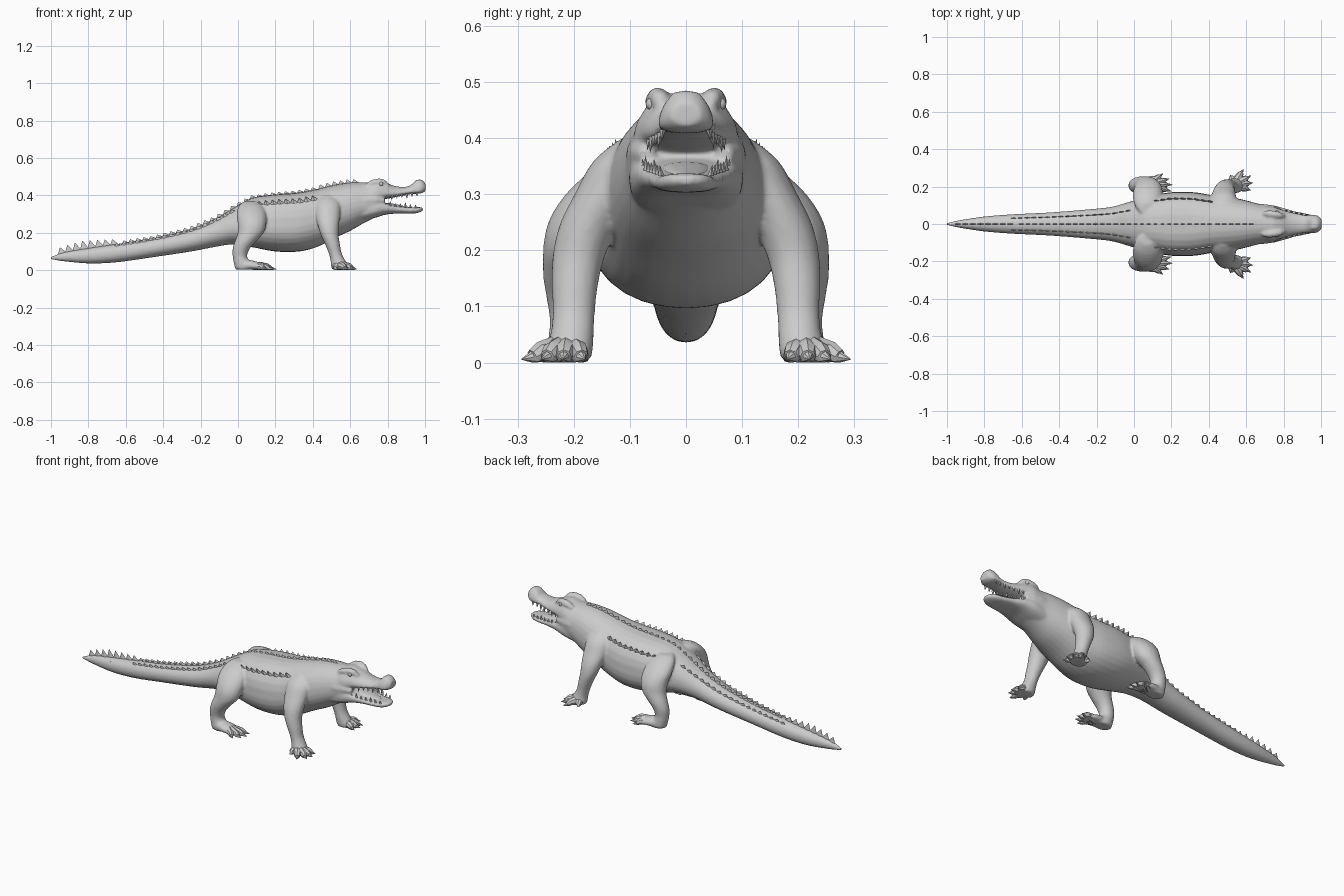
import bpy, bmesh, math
from mathutils import Vector

if "Cube" in bpy.data.objects:
    bpy.data.objects.remove(bpy.data.objects["Cube"])

hide = bpy.data.materials.new("grey hide")
hide.diffuse_color = (0.6, 0.6, 0.6, 1)
hide.use_nodes = True
hide.node_tree.nodes["Principled BSDF"].inputs["Base Color"].default_value = hide.diffuse_color


def finish(bm, name, mirror=False, angle=40):
    if mirror:
        d = bmesh.ops.duplicate(bm, geom=bm.verts[:] + bm.edges[:] + bm.faces[:])["geom"]
        for v in d:
            if isinstance(v, bmesh.types.BMVert):
                v.co.y *= -1
    bmesh.ops.recalc_face_normals(bm, faces=bm.faces)
    me = bpy.data.meshes.new(name)
    bm.to_mesh(me)
    bm.free()
    me.materials.append(hide)
    ob = bpy.data.objects.new(name, me)
    bpy.context.collection.objects.link(ob)
    bpy.context.view_layer.objects.active = ob
    ob.select_set(True)
    bpy.ops.object.shade_smooth_by_angle(angle=math.radians(angle))
    ob.select_set(False)
    return ob


def spline(rows, steps):
    """Catmull-Rom through rows of numbers."""
    out = []
    for i in range(len(rows) - 1):
        a, b, c, d = (rows[max(0, min(len(rows) - 1, i + k))] for k in (-1, 0, 1, 2))
        for s in range(steps):
            t = s / steps
            out.append([0.5 * (2*q + (r-p)*t + (2*p-5*q+4*r-e)*t*t + (3*q-p-3*r+e)*t**3)
                        for p, q, r, e in zip(a, b, c, d)])
    return out + [list(rows[-1])]


def skin(bm, rings):
    vs = [[bm.verts.new(p) for p in r] for r in rings]
    n = len(vs[0])
    for a, b in zip(vs, vs[1:]):
        for i in range(n):
            bm.faces.new((a[i], a[(i+1) % n], b[(i+1) % n], b[i]))
    bm.faces.new(vs[0])
    bm.faces.new(vs[-1])


def section(row, ang, power=None):
    """Point on a cross-section: x, bottom, top, half width, height of widest point."""
    x, zb, zt, w, f = row
    mid = zb + (zt - zb) * f
    c, s = math.cos(ang), math.sin(ang)
    h = zt - mid if s > 0 else mid - zb
    # the trunk is square-shouldered above and keeled below
    if power is None:
        power = .95 - .16 * math.exp(-((x - .22) / .2)**2) if s > 0 else .95
    return Vector((x, w * math.copysign(abs(c)**power, c), mid + h * math.copysign(abs(s)**power, s)))


def loft(bm, rows, steps=4, n=24, power=None):
    skin(bm, [[section(r, 2*math.pi*i/n, power) for i in range(n)] for r in spline(rows, steps)])


def tube(bm, pts, n=10):
    """Tapered tube through (x, y, z, radius) points."""
    rows = [(Vector(p[:3]), p[3]) for p in pts]
    rings = []
    for i, (p, r) in enumerate(rows):
        t = (rows[min(i+1, len(rows)-1)][0] - rows[max(i-1, 0)][0]).normalized()
        u = t.cross(Vector((0, 0, 1))).normalized()
        v = u.cross(t)
        rings.append([p + r*(math.cos(2*math.pi*k/n)*u + math.sin(2*math.pi*k/n)*v) for k in range(n)])
    skin(bm, rings)


def spike(bm, base, along, side, tip):
    """Four-sided thorn."""
    b = [bm.verts.new(base + o) for o in (along, side, -along, -side)]
    t = bm.verts.new(base + tip)
    bm.faces.new(b)
    for i in range(4):
        bm.faces.new((b[i], b[(i+1) % 4], t))


# torso and tail
BODY = [(-1, .06, .07, .004, .5), (-.93, .048, .095, .02, .5), (-.8, .036, .118, .04, .5),
        (-.65, .042, .14, .052, .5), (-.45, .07, .172, .062, .5), (-.25, .1, .22, .078, .5),
        (-.12, .125, .275, .092, .5), (-.02, .138, .335, .12, .45), (.08, .122, .388, .148, .42),
        (.2, .1, .405, .17, .42), (.32, .099, .415, .17, .42), (.42, .123, .433, .154, .43),
        (.52, .173, .457, .143, .43), (.6, .21, .468, .126, .45), (.67, .25, .47, .108, .45),
        (.73, .28, .467, .1, .42), (.77, .3, .45, .084, .4)]
skinned = bmesh.new()
loft(skinned, BODY, 4, 28)

# upper and lower jaw
loft(skinned, [(.66, .36, .45, .085, .4), (.73, .365, .482, .094, .3), (.78, .378, .474, .081, .3),
               (.83, .388, .453, .066, .3), (.88, .398, .445, .055, .3), (.92, .406, .453, .048, .3),
               (.95, .408, .48, .05, .2), (.98, .411, .485, .046, .2), (1.002, .422, .465, .028, .4)], 4, 20, 1)
loft(skinned, [(.66, .26, .38, .1, .5), (.73, .279, .375, .102, .55), (.79, .297, .36, .089, .6),
               (.85, .303, .345, .071, .6), (.91, .303, .336, .059, .6), (.95, .304, .337, .05, .6),
               (.975, .311, .337, .036, .6), (.988, .318, .333, .018, .5)], 4, 20, .75)


def leg(rows):
    """Leg pair from (x, y, z, radius x, radius y) slices."""
    n = 16
    for s in (1, -1):
        skin(skinned, [[Vector((r[0] + r[3]*math.cos(2*math.pi*i/n), s*(r[1] + r[4]*math.sin(2*math.pi*i/n)), r[2]))
                        for i in range(n)] for r in spline(rows, 3)])


# legs
leg([(.48, .08, .4, .035, .035), (.48, .11, .36, .068, .055), (.48, .143, .3, .067, .056),
     (.483, .173, .245, .058, .053), (.49, .191, .19, .048, .047), (.505, .198, .14, .04, .042),
     (.52, .2, .09, .035, .038), (.535, .203, .05, .04, .039), (.545, .208, .02, .048, .042),
     (.548, .208, .003, .045, .036)])
leg([(.07, .08, .37, .035, .035), (.07, .11, .345, .066, .055), (.072, .15, .3, .08, .065),
     (.075, .18, .25, .077, .066), (.068, .198, .2, .07, .057), (.04, .207, .155, .057, .048),
     (.017, .207, .115, .046, .042), (.01, .205, .075, .039, .038), (.02, .206, .045, .044, .04),
     (.033, .207, .02, .052, .041), (.033, .207, .003, .047, .036)])

# soft parts on each side: hind soles, eye ridges, nostrils, cheeks
for s in (1, -1):
    loft(skinned, [(.0, .004, .05, .03, .4), (.06, .003, .055, .043, .4), (.11, .003, .043, .046, .4),
                   (.145, .003, .028, .038, .4)], 3, 12, .9)
    skinned.verts.ensure_lookup_table()
    for v in skinned.verts[-120:]:
        v.co.y += s * .212
    tube(skinned, [(.69, s*.056, .454, .012), (.72, s*.055, .466, .019), (.755, s*.05, .472, .02),
                   (.78, s*.046, .469, .017), (.805, s*.042, .452, .009)])
    tube(skinned, [(.935, s*.018, .457, .006), (.955, s*.018, .47, .012), (.975, s*.017, .472, .012), (.99, s*.015, .462, .007)])
    tube(skinned, [(.64, s*.088, .37, .02), (.69, s*.08, .372, .028), (.74, s*.075, .375, .026), (.785, s*.07, .37, .014)])

# everything above blended into one smooth skin
body = finish(skinned, "body")
rm = body.modifiers.new("blend", 'REMESH')
rm.mode = 'VOXEL'
rm.voxel_size = .0065
rm.use_smooth_shade = True
sm = body.modifiers.new("soften", 'SMOOTH')
sm.factor = .5
sm.iterations = 6

# sharp end of the tail
bm = bmesh.new()
loft(bm, BODY[:3], 4, 16)
finish(bm, "tail_tip")

# eyeballs
bm = bmesh.new()
bmesh.ops.create_uvsphere(bm, u_segments=10, v_segments=6, radius=.012)
for v in bm.verts:
    v.co += Vector((.765, .06, .461))
finish(bm, "eye", True)

# teeth
bm = bmesh.new()
for i in range(7):
    x = .795 + i * .027
    big = 1.4 if i % 3 == 1 else 1
    wu = .065 - .0048 * min(i, 5)
    spike(bm, Vector((x, wu, .4 + .0025*i)), Vector((.009, 0, 0)), Vector((0, .006, 0)), Vector((0, .004, -.021*big)))
    wl = .075 - .0052 * i
    spike(bm, Vector((x - .008, wl, .343 - .0018*i)), Vector((.009, 0, 0)), Vector((0, .006, 0)), Vector((0, .003, .02*big)))
finish(bm, "teeth", True, 20)

# tongue
bm = bmesh.new()
loft(bm, [(.75, .33, .362, .045, .5), (.82, .335, .357, .043, .5), (.88, .325, .345, .034, .5),
          (.92, .322, .337, .015, .5)], 3, 12, .9)
finish(bm, "tongue")


def toes(name, sole, tips, r):
    bm = bmesh.new()
    s = Vector(sole)
    for tx, ty in tips:
        e = Vector((tx, ty, .006))
        tube(bm, [(*s, r), (*(s.lerp(e, .35) + Vector((0, 0, .004))), r), (*(s.lerp(e, .62) + Vector((0, 0, .006))), r*.75),
                  (*s.lerp(e, .76), r*.58), (*s.lerp(e, .79), r*.42), (*e, .001)], 8)
    for v in bm.verts:
        v.co.z = max(v.co.z, 0)
    finish(bm, name, True)


# clawed toes
toes("front_toes", (.535, .21, .024),
     [(.625, .18), (.635, .22), (.625, .258), (.585, .293), (.515, .262)], .024)
toes("hind_toes", (.08, .21, .024), [(.2, .175), (.205, .21), (.19, .243), (.155, .27)], .022)


def at(x):
    """Body slice at x."""
    for a, b in zip(BODY, BODY[1:]):
        if a[0] <= x <= b[0]:
            t = (x - a[0]) / (b[0] - a[0])
            return [p + (q - p) * t for p, q in zip(a, b)]


def crest(name, x0, x1, step, deg, height, mirror, spread=.3, width=.005):
    """Row of scutes on the body at an angle around the slice."""
    bm = bmesh.new()
    x = x0
    while x < x1:
        p = section(at(x), math.radians(deg))
        slope = section(at(x + .01), math.radians(deg)) - p
        out = Vector((0, spread * math.cos(math.radians(deg)), 1)).normalized()
        spike(bm, p - out*.006, slope.normalized() * step * .65, Vector((0, width, 0)),
              out * (height(x) + .006) + Vector((-.012, 0, 0)))
        x += step
    finish(bm, name, mirror, 20)


# scutes along tail, back and flanks
crest("tail_crest", -.94, -.62, .04, 90, lambda x: .045 - .11 * abs(x + .82), False)
crest("tail_side_scutes", -.64, 0, .036, 55, lambda x: .01, True)
crest("back_crest", -.6, .44, .036, 90, lambda x: .012, False)
crest("neck_crest", .45, .64, .036, 90, lambda x: .018, False)
crest("flank_scutes", .05, .43, .036, 42, lambda x: .022, True, .45, .008)
